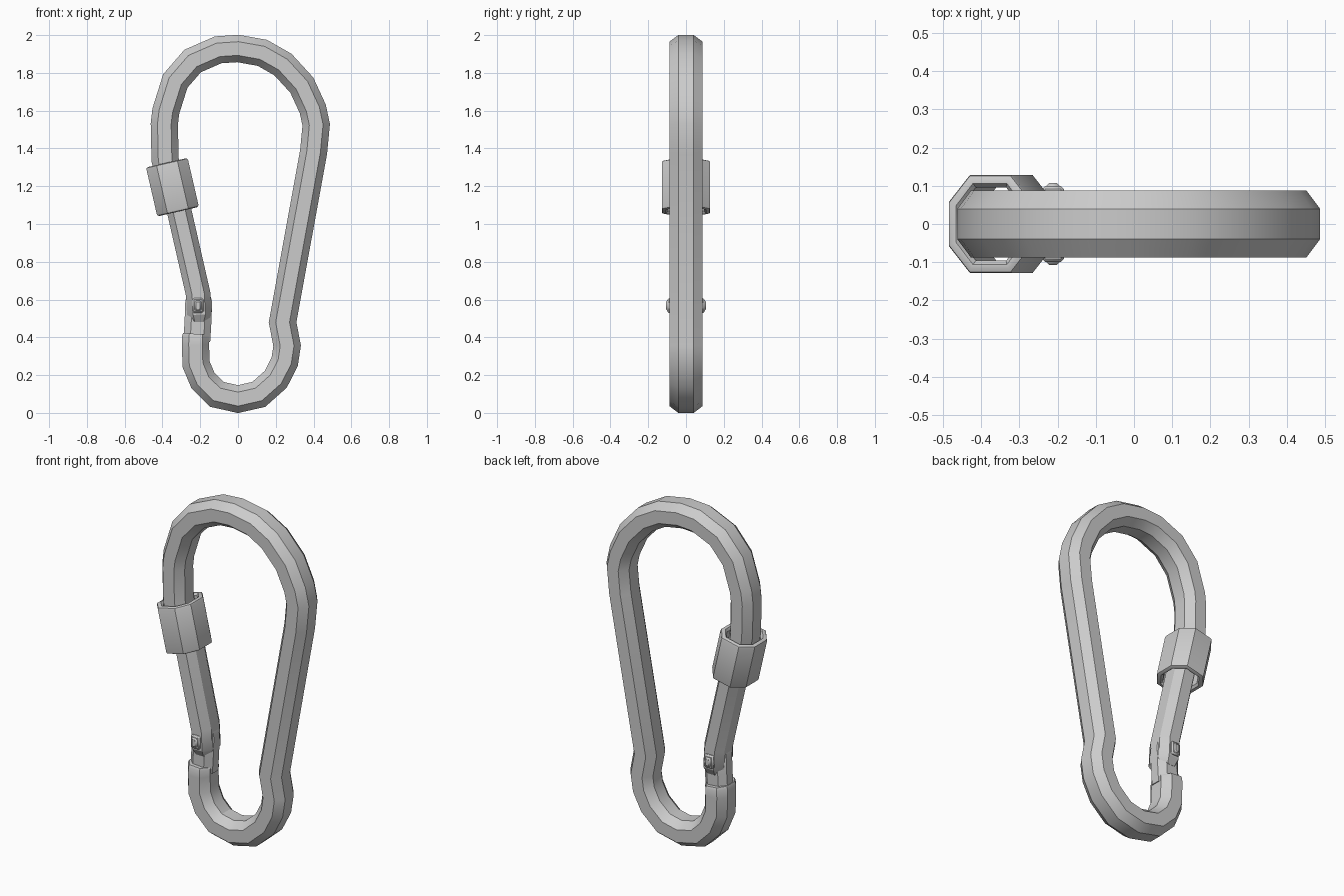
import bpy, bmesh, math
from mathutils import Vector

if "Cube" in bpy.data.objects:
    bpy.data.objects.remove(bpy.data.objects["Cube"])


def octagon(c, side, a, b):
    """Chamfered section: a = half width in the XZ plane, b = half depth in y."""
    p, q = a * 0.5, b * 0.45
    uv = [(a, q), (p, b), (-p, b), (-a, q), (-a, -q), (-p, -b), (p, -b), (a, -q)]
    return [Vector((c[0], 0, c[1])) + side * u + Vector((0, v, 0)) for u, v in uv]


def loft(name, rings, closed=False):
    bm = bmesh.new()
    vs = [[bm.verts.new(p) for p in r] for r in rings]
    n = len(vs)
    for i in range(n if closed else n - 1):
        r, s = vs[i], vs[(i + 1) % n]
        for k in range(8):
            j = (k + 1) % 8
            bm.faces.new((r[k], r[j], s[j], s[k]))
    if not closed:
        bm.faces.new(vs[0])
        bm.faces.new(vs[-1])
    bmesh.ops.recalc_face_normals(bm, faces=bm.faces)
    me = bpy.data.meshes.new(name)
    bm.to_mesh(me)
    bm.free()
    ob = bpy.data.objects.new(name, me)
    bpy.context.collection.objects.link(ob)
    finish(ob)
    return ob


def finish(ob):
    bpy.ops.object.select_all(action='DESELECT')
    ob.select_set(True)
    bpy.context.view_layer.objects.active = ob
    bpy.ops.object.shade_smooth_by_angle(angle=math.radians(30))


def sweep(name, path, a, b, scales=None):
    """Mitred octagonal bar along an (x, z) path."""
    pts = [Vector(p) for p in path]
    rings = []
    for i, p in enumerate(pts):
        d0 = (p - pts[i - 1]).normalized() if i else None
        d1 = (pts[i + 1] - p).normalized() if i < len(pts) - 1 else None
        d0, d1 = d0 or d1, d1 or d0
        t = (d0 + d1).normalized()
        s = scales[i] if scales else 1
        rings.append(octagon(p, Vector((t.y, 0, -t.x)), a * s / t.dot(d0), b * s))
    return loft(name, rings)


# main hook frame, from inside the sleeve round to the hinge end
sweep("hook_frame", [
    (-0.36, 1.22), (-0.386, 1.34), (-0.39, 1.53), (-0.382, 1.598), (-0.332, 1.757),
    (-0.24, 1.863), (-0.105, 1.922), (0, 1.929), (0.129, 1.906), (0.238, 1.844),
    (0.338, 1.735), (0.396, 1.609), (0.414, 1.525), (0.40, 1.38), (0.236, 0.48),
    (0.26, 0.355), (0.247, 0.27), (0.20, 0.178), (0.11, 0.098), (0, 0.073),
    (-0.112, 0.098), (-0.185, 0.17), (-0.222, 0.258), (-0.225, 0.36),
    (-0.224, 0.405), (-0.223, 0.418)], 0.072, 0.088,
    [1] * 25 + [0.93])

# thinner hinge tab inside the gate fork
sweep("hinge_tab", [(-0.218, 0.38), (-0.212, 0.48), (-0.208, 0.59), (-0.207, 0.625)],
      0.071, 0.06, [1, 1, 1, 0.85])

# swinging gate with rounded lower end
sweep("gate", [(-0.36, 1.28), (-0.307, 1.05), (-0.211, 0.63), (-0.205, 0.52),
               (-0.205, 0.48)], 0.065, 0.085, [1, 1, 1, 1, 0.72])

# locking sleeve: hollow octagonal nut with softened rims
axis = Vector((-0.224, 0.974)).normalized()
side = Vector((axis.y, 0, -axis.x))
profile = [(0.0, -0.120), (0.003, -0.129), (0.012, -0.133), (0.022, -0.133), (0.032, -0.12)]
profile += [(d, -h) for d, h in reversed(profile)]
loft("locking_sleeve", [octagon(Vector((-0.347, 1.195)) + axis * h, side, 0.113 - d, 0.128 - d)
                        for d, h in profile], closed=True)

# hinge pin with heads on both faces
for nm, w, l, h in (("hinge_pin_heads", 0.058, 0.198, 0.078), ("hinge_pin_core", 0.036, 0.214, 0.054)):
    bpy.ops.mesh.primitive_cube_add(size=1, location=(-0.212, 0, 0.568))
    pin = bpy.context.object
    pin.name = nm
    pin.scale = (w, l, h)
    bpy.ops.object.transform_apply(location=False, rotation=False, scale=True)
    bev = pin.modifiers.new("soft_edges", 'BEVEL')
    bev.width = 0.008
    bev.segments = 1
    finish(pin)
